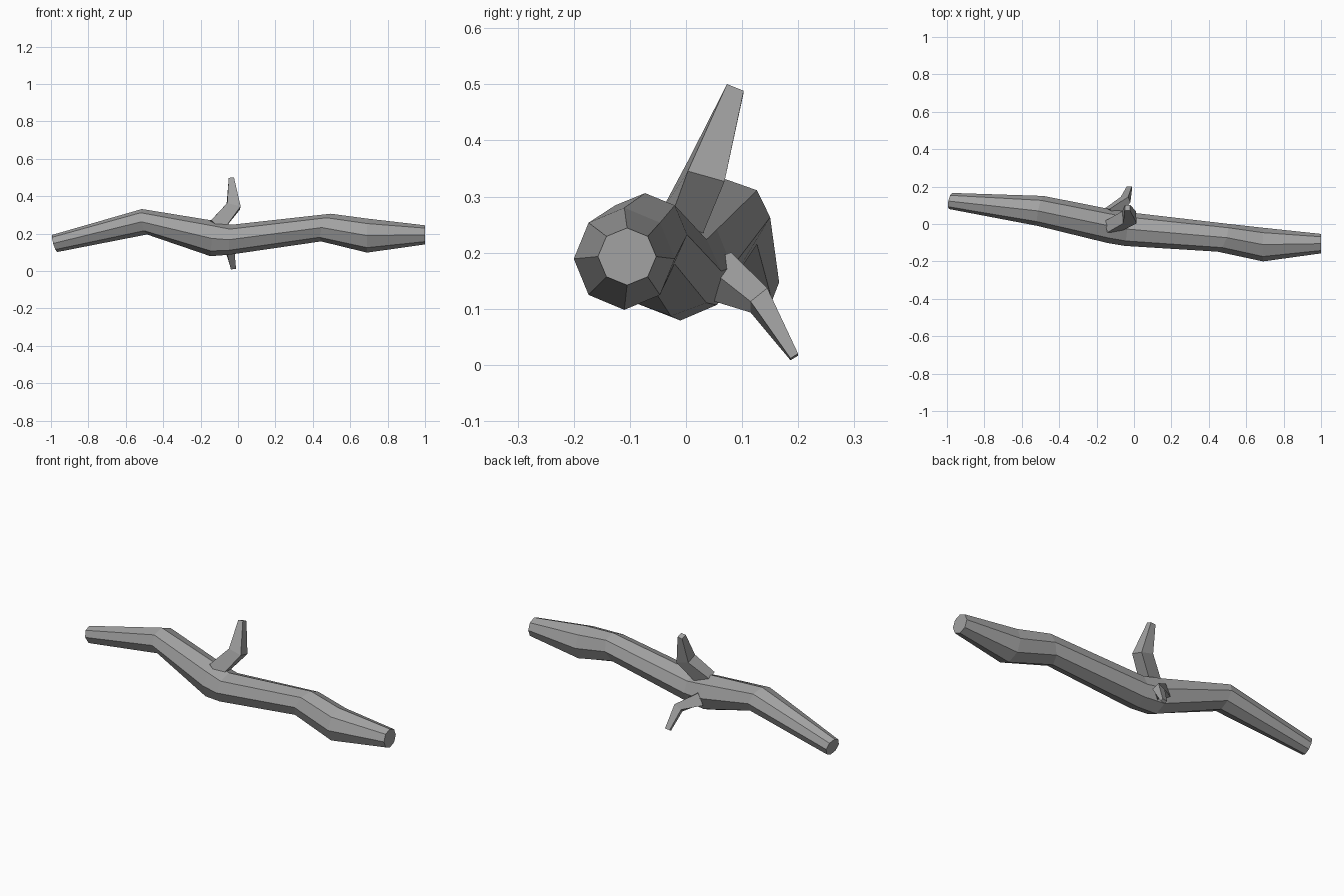
import bpy, bmesh, math
from mathutils import Vector

cube = bpy.data.objects.get("Cube")
if cube:
    bpy.data.objects.remove(cube, do_unlink=True)

bark = bpy.data.materials.new("grey bark")
bark.use_nodes = True
colour = (0.36, 0.36, 0.36, 1)
bark.diffuse_color = colour
bark.node_tree.nodes["Principled BSDF"].inputs["Base Color"].default_value = colour


def loft(name, rings):
    """Skin a closed tube over a list of vertex rings, with capped ends."""
    bm = bmesh.new()
    loops = [[bm.verts.new(p) for p in ring] for ring in rings]
    for a, b in zip(loops, loops[1:]):
        for i in range(len(a)):
            j = (i + 1) % len(a)
            bm.faces.new((a[i], a[j], b[j], b[i]))
    bm.faces.new(loops[0])
    bm.faces.new(loops[-1])
    bmesh.ops.recalc_face_normals(bm, faces=bm.faces)
    mesh = bpy.data.meshes.new(name)
    bm.to_mesh(mesh)
    bm.free()
    mesh.materials.append(bark)
    obj = bpy.data.objects.new(name, mesh)
    bpy.context.collection.objects.link(obj)


def trunk_ring(x, y, z, ry, rz, lean_y, lean_z, sides=8):
    """Eight-sided section across x, leaning along x with y and z."""
    ring = []
    for i in range(sides):
        a = math.tau * i / sides
        dy, dz = ry * math.cos(a), rz * math.sin(a)
        ring.append((x + lean_y * dy + lean_z * dz, y + dy, z + dz))
    return ring


def twig_ring(centre, axis, width, depth):
    """Four-sided section across the given axis."""
    axis = Vector(axis).normalized()
    side = axis.cross((0, 1, 0)).normalized()
    up = axis.cross(side)
    c = Vector(centre)
    return [c + side * width * u + up * depth * v
            for u, v in ((1, 1), (-1, 1), (-1, -1), (1, -1))]


# Crooked main branch: x, y, z, radius y, radius z, lean y, lean z
trunk = [
    (1.00, -0.105, 0.193, 0.052, 0.051, 0, 0),
    (0.69, -0.11, 0.189, 0.09, 0.091, 0, 0),
    (0.47, -0.073, 0.232, 0.075, 0.074, 0.3, 0.35),
    (-0.04, -0.027, 0.167, 0.09, 0.08, 0.1, 0.05),
    (-0.14, -0.01, 0.174, 0.092, 0.095, 0, 0.08),
    (-0.50, 0.07, 0.263, 0.08, 0.068, 0.2, -0.2),
    (-0.98, 0.123, 0.147, 0.043, 0.046, 0.2, -0.28),
]
loft("main_branch", [trunk_ring(*t) for t in trunk])

# Upright twig, bent at an elbow
loft("upper_twig", [
    twig_ring((-0.12, -0.015, 0.235), (0.6, 0.3, 0.6), 0.042, 0.032),
    twig_ring((-0.024, 0.036, 0.345), (0.25, 0.3, 1), 0.037, 0.034),
    twig_ring((-0.035, 0.088, 0.493), (-0.1, 0.4, 1), 0.014, 0.016),
])

# Hanging twig at the back
loft("lower_twig", [
    twig_ring((-0.125, 0.055, 0.16), (0.6, 0.6, -0.3), 0.034, 0.034),
    twig_ring((-0.045, 0.13, 0.115), (0.3, 0.6, -0.6), 0.022, 0.02),
    twig_ring((-0.025, 0.193, 0.014), (0.1, 0.5, -0.8), 0.014, 0.008),
])
